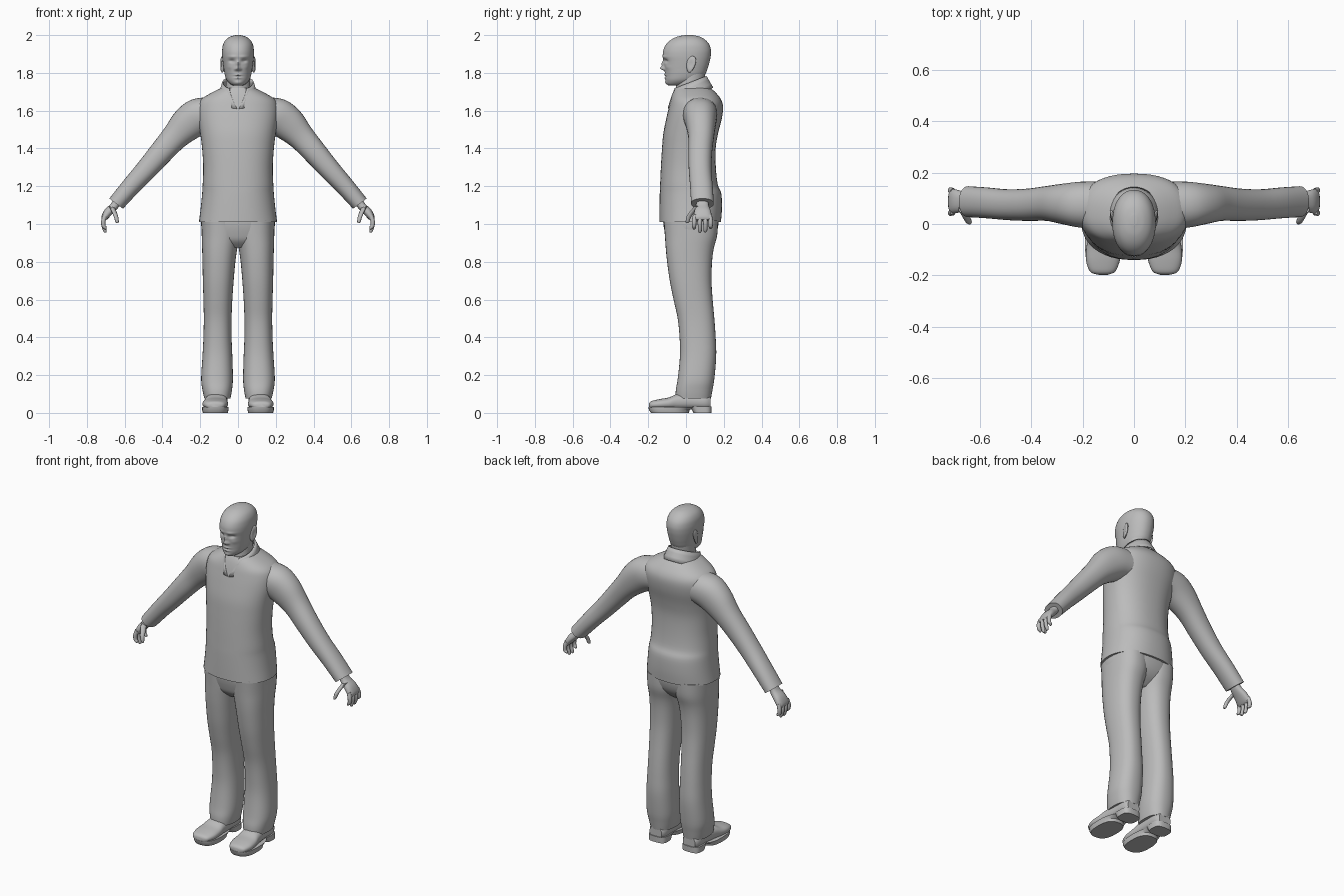
import bpy, bmesh, math
from mathutils import Vector

grey = bpy.data.materials.new("plain_grey")
grey.diffuse_color = (0.5, 0.5, 0.5, 1)


def finish(name, bm, mirror=False, angle=40):
    bmesh.ops.recalc_face_normals(bm, faces=bm.faces[:])
    me = bpy.data.meshes.new(name)
    bm.to_mesh(me)
    bm.free()
    me.materials.append(grey)
    ob = bpy.data.objects.new(name, me)
    bpy.context.collection.objects.link(ob)
    bpy.ops.object.select_all(action='DESELECT')
    bpy.context.view_layer.objects.active = ob
    ob.select_set(True)
    bpy.ops.object.shade_smooth_by_angle(angle=math.radians(angle))
    if mirror:
        ob.modifiers.new("mirror", 'MIRROR')
    return ob


def smooth_rows(rows, steps):
    """Catmull-Rom interpolation of ring parameters."""
    out = []
    for i in range(len(rows) - 1):
        p0, p1 = rows[max(i - 1, 0)], rows[i]
        p2, p3 = rows[i + 1], rows[min(i + 2, len(rows) - 1)]
        for s in range(steps):
            t = s / steps
            out.append([0.5 * (2 * b + (c - a) * t + (2 * a - 5 * b + 4 * c - d) * t * t
                               + (3 * b - a - 3 * c + d) * t ** 3)
                        for a, b, c, d in zip(p0, p1, p2, p3)])
    return out + [rows[-1]]


def loft(rows, segs=32, steps=4, n=2.0, v=(0, 1, 0)):
    """Rows are (x, y, z, half_u, half_v, tilt of u in the xz plane in degrees)."""
    bm = bmesh.new()
    rings = []
    for x, y, z, a, b, tilt in smooth_rows(rows, steps):
        t = math.radians(tilt)
        u = Vector((math.cos(t), 0, math.sin(t)))
        ring = []
        for k in range(segs):
            c, s = math.cos(2 * math.pi * k / segs), math.sin(2 * math.pi * k / segs)
            c = math.copysign(abs(c) ** (2 / n), c)
            s = math.copysign(abs(s) ** (2 / n), s)
            ring.append(bm.verts.new(Vector((x, y, z)) + u * a * c + Vector(v) * b * s))
        rings.append(ring)
    for r0, r1 in zip(rings, rings[1:]):
        for k in range(segs):
            j = (k + 1) % segs
            bm.faces.new((r0[k], r0[j], r1[j], r1[k]))
    bm.faces.new(rings[0])
    bm.faces.new(rings[-1])
    return bm


def row(z, half, front, back, x=0):
    return (x, (front + back) / 2, z, half, (back - front) / 2, 0)


# Jacket body, hem to neck
finish("jacket_body", loft([
    row(1.01, .207, -.14, .185), row(1.08, .198, -.14, .19), row(1.16, .19, -.139, .187),
    row(1.21, .187, -.137, .168), row(1.30, .184, -.133, .158), row(1.40, .19, -.127, .157),
    row(1.48, .20, -.12, .17), row(1.56, .213, -.104, .19), row(1.62, .213, -.09, .196),
    row(1.66, .195, -.08, .185), row(1.695, .14, -.068, .158), row(1.72, .09, -.055, .13),
], 48, 4, 2.3))

# Sleeves
finish("sleeve", loft([
    (.12, .075, 1.585, .09, .09, 75), (.20, .075, 1.572, .098, .09, 60),
    (.265, .078, 1.53, .092, .08, 47), (.335, .08, 1.46, .072, .068, 42),
    (.41, .075, 1.375, .063, .063, 41), (.49, .075, 1.283, .056, .06, 40),
    (.57, .082, 1.195, .05, .06, 38), (.645, .087, 1.108, .045, .06, 37),
], 32, 4, 2.2), mirror=True)

# Standing collar with an open front
bm = bmesh.new()
cols = []
for i in range(41):
    s = i / 20 - 1
    lo, hi = math.pi + s * (math.pi - .04), math.pi + s * (math.pi - .62)
    pts = []
    for f in (0, .33, .67, 1):
        th = lo + (hi - lo) * f
        c = math.cos(th)
        pts.append(bm.verts.new((
            (.105 - .025 * f) * math.sin(th),
            .024 - .008 * f - (.117 - .028 * f) * c,
            1.665 + .082 * f - (.055 - .02 * f) * c)))
    cols.append(pts)
for c0, c1 in zip(cols, cols[1:]):
    for k in range(3):
        bm.faces.new((c0[k], c1[k], c1[k + 1], c0[k + 1]))
collar = finish("collar", bm)
mod = collar.modifiers.new("thickness", 'SOLIDIFY')
mod.thickness = .008
mod.offset = 0

# Neck
finish("neck", loft([row(1.64, .07, -.06, .09), row(1.70, .066, -.055, .09),
                     row(1.75, .064, -.05, .097), row(1.82, .066, -.04, .105)], 32, 3))

# Head, with facial relief pushed along y: (x, z, width, height, push)
relief = [(.033, 1.863, .015, .009, .011), (.03, 1.885, .022, .007, -.004),
          (0, 1.824, .011, .010, -.023), (0, 1.847, .008, .016, -.013),
          (.013, 1.819, .007, .006, -.007), (0, 1.79, .02, .005, -.006),
          (0, 1.781, .024, .0025, .004), (0, 1.773, .017, .005, -.006),
          (0, 1.748, .02, .010, -.005), (.045, 1.83, .014, .012, -.003)]
bm = loft([
    row(1.732, .022, -.09, -.01), row(1.742, .042, -.102, .03), row(1.762, .06, -.108, .07),
    row(1.79, .07, -.110, .10), row(1.825, .076, -.114, .115), row(1.86, .081, -.118, .125),
    row(1.89, .084, -.123, .131), row(1.92, .084, -.12, .132), row(1.95, .079, -.106, .123),
    row(1.975, .065, -.08, .102), row(1.992, .041, -.045, .072), row(2.0, .012, -.005, .035),
], 96, 8, 2.15)
for vert in bm.verts:
    if vert.co.y < -.02:
        x, z = abs(vert.co.x), vert.co.z
        vert.co.y += sum(d * math.exp(-((x - px) / w) ** 2 - ((z - pz) / h) ** 2)
                         for px, pz, w, h, d in relief)
finish("head", bm, angle=60)

# Ears
bm = bmesh.new()
bmesh.ops.create_uvsphere(bm, u_segments=20, v_segments=12, radius=1)
for vert in bm.verts:
    x, y, z = vert.co
    dent = -.007 * math.exp(-(y * y + z * z) * 4) if x > 0 else 0
    vert.co = (.083 + .011 * x + .006 * y + dent, .026 + .024 * y * (1 + .25 * z) + .008 * z,
               1.845 + .044 * z)
finish("ear", bm, mirror=True, angle=60)

# Hands: palm, four fingers, thumb
finish("palm", loft([
    (.635, .087, 1.125, .023, .032, 35), (.655, .087, 1.095, .022, .034, 33),
    (.685, .088, 1.065, .023, .044, 33), (.706, .088, 1.035, .018, .048, 25),
    (.712, .088, 1.02, .010, .045, 20)], 24, 4, 2.4), mirror=True)
for i, (y, tip) in enumerate([(.048, .972), (.075, .955), (.101, .957), (.126, .975)]):
    out = (y - .088) * .12
    finish("finger_%d" % (i + 1), loft([
        (.704, y, 1.045, .012, .012, 25), (.713, y + out, 1.015, .0115, .012, 10),
        (.712, y + out, .99, .0105, .011, -12), (.704, y + out, tip + .008, .009, .010, -25),
        (.700, y + out, tip, .004, .005, -25)], 12, 3), mirror=True)
finish("thumb", loft([
    (.668, .06, 1.09, .016, .018, 15), (.655, .034, 1.063, .014, .016, 10),
    (.646, .015, 1.038, .012, .013, 5), (.640, .008, 1.012, .009, .010, 0),
    (.638, .006, 1.004, .004, .005, 0)], 14, 3), mirror=True)

# Trousers: hips and legs
finish("trouser_hips", loft([
    row(.875, .10, -.06, .085), row(.91, .165, -.095, .13), row(.95, .188, -.11, .158),
    row(1.0, .195, -.12, .172), row(1.04, .19, -.12, .172)], 40, 4, 2.4))


def leg_row(z, inner, outer, front, back):
    return row(z, (outer - inner) / 2, front, back, (outer + inner) / 2)


finish("trouser_leg", loft([
    leg_row(.075, .04, .178, -.055, .132), leg_row(.12, .032, .188, -.054, .14),
    leg_row(.18, .027, .195, -.044, .15), leg_row(.30, .03, .188, -.032, .16),
    leg_row(.40, .034, .183, -.034, .157), leg_row(.50, .034, .181, -.044, .15),
    leg_row(.60, .03, .183, -.066, .141), leg_row(.70, .023, .186, -.086, .135),
    leg_row(.80, .014, .188, -.10, .138), leg_row(.87, .004, .19, -.107, .147),
    leg_row(.94, -.01, .192, -.112, .165), leg_row(1.02, -.01, .193, -.118, .17),
], 36, 4, 2.35), mirror=True)

# Shoes: upper, fore sole, heel
finish("shoe_upper", loft([
    (.122, -.196, .038, .025, .012, 0), (.122, -.184, .042, .05, .020, 0),
    (.121, -.14, .046, .066, .027, 0), (.119, -.09, .05, .066, .032, 0),
    (.116, -.045, .058, .06, .042, 0), (.112, .03, .062, .056, .045, 0),
    (.111, .10, .06, .054, .045, 0), (.111, .13, .055, .04, .035, 0),
], 28, 4, 2.4, (0, 0, 1)), mirror=True)
finish("shoe_sole", loft([row(0, .066, -.186, .015, .12), row(.016, .070, -.196, .02, .12),
                          row(.03, .071, -.199, .05, .12)], 36, 1, 2.6), mirror=True, angle=30)
finish("shoe_heel", loft([row(0, .056, .04, .135, .112), row(.035, .057, .02, .136, .112)],
                         28, 1, 3.2), mirror=True, angle=30)
